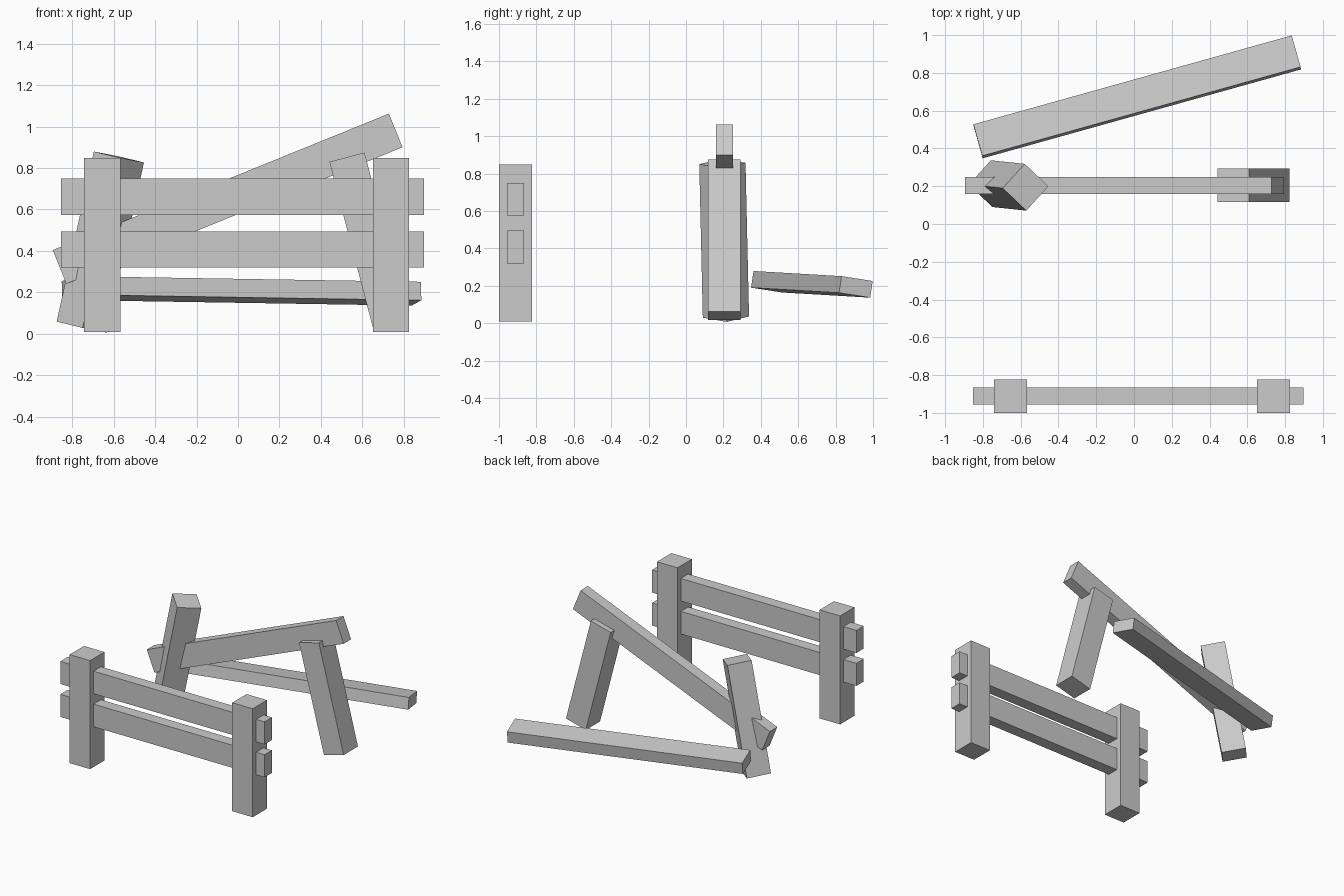
import bpy
from math import radians
from mathutils import Matrix, Vector

if "Cube" in bpy.data.objects:
    bpy.data.objects.remove(bpy.data.objects["Cube"])

POST = (0.175, 0.175, 0.84)
RAIL = (1.75, 0.09, 0.175)


def rot(axis, deg):
    return Matrix.Rotation(radians(deg), 4, axis)


def beam(name, size, loc, turn=Matrix()):
    bpy.ops.mesh.primitive_cube_add(size=1)
    ob = bpy.context.object
    ob.name = name
    ob.data.transform(Matrix.Diagonal(Vector((*size, 1))))
    ob.matrix_world = Matrix.Translation(loc) @ turn
    return ob


# Intact fence section: two posts, two rails passing through them
for side, x in (("left", -0.655), ("right", 0.738)):
    beam(f"fence_post_{side}", POST, (x, -0.912, 0.428))
for level, z in (("lower", 0.407), ("upper", 0.662)):
    beam(f"fence_rail_{level}", RAIL, (0.022, -0.911, z))

# Broken section: leaning posts
beam("broken_post_left", POST, (-0.664, 0.204, 0.443),
     rot('Z', -6) @ rot('Y', 12.4) @ rot('Z', 53))
beam("broken_post_right", POST, (0.632, 0.205, 0.446), rot('Y', -14.7))

# Broken section: slanted rail still held by the posts
beam("broken_rail_slanted", RAIL, (-0.05, 0.205, 0.652), rot('Y', -22.1))

# Broken section: fallen rail lying flat behind
beam("fallen_rail", (1.75, 0.175, 0.09), (0.017, 0.673, 0.2075),
     rot('Z', 15.6) @ rot('Y', 0.9) @ rot('X', -8.5))
